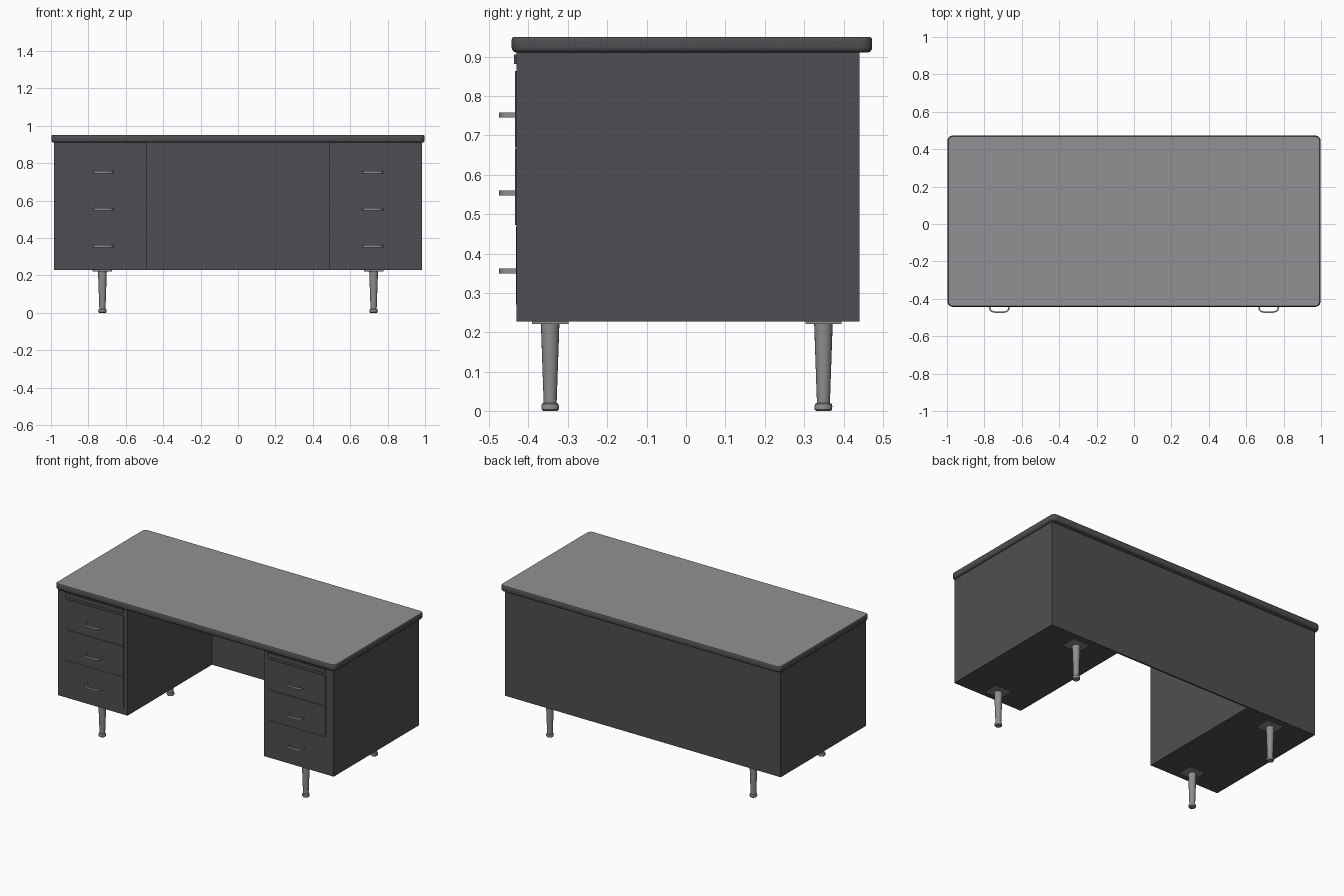
import bpy, bmesh, math
from mathutils import Vector

if "Cube" in bpy.data.objects:
    bpy.data.objects.remove(bpy.data.objects["Cube"])


def material(name, rgb):
    m = bpy.data.materials.new(name)
    m.diffuse_color = (*rgb, 1)
    m.use_nodes = True
    m.node_tree.nodes["Principled BSDF"].inputs["Base Color"].default_value = m.diffuse_color
    return m


CHARCOAL = material("charcoal paint", (0.078, 0.076, 0.084))
GREY = material("grey laminate", (0.29, 0.28, 0.29))
METAL = material("brushed metal", (0.27, 0.27, 0.275))


def finish(name, bm, *mats):
    bmesh.ops.recalc_face_normals(bm, faces=bm.faces)
    me = bpy.data.meshes.new(name)
    bm.to_mesh(me)
    bm.free()
    ob = bpy.data.objects.new(name, me)
    bpy.context.collection.objects.link(ob)
    for m in mats:
        me.materials.append(m)
    return ob


def smooth(ob, angle=35):
    bpy.ops.object.select_all(action='DESELECT')
    ob.select_set(True)
    bpy.context.view_layer.objects.active = ob
    bpy.ops.object.shade_smooth_by_angle(angle=math.radians(angle))


def box(name, x, y, z, mat):
    bm = bmesh.new()
    bmesh.ops.create_cube(bm, size=1)
    for v in bm.verts:
        v.co = Vector([(r[0] + r[1]) / 2 + c * (r[1] - r[0]) for c, r in zip(v.co, (x, y, z))])
    return finish(name, bm, mat)


# Desktop: rounded-corner slab with a softened dark rim and a lighter writing surface
def desktop():
    x, y0, y1, r = 0.998, -0.443, 0.473, 0.03
    # rings: inset from the outline, height
    rings = [(0.012, 0.91), (0.005, 0.913), (0.001, 0.919), (0, 0.925),
             (0, 0.942), (0.0015, 0.947), (0.005, 0.95)]
    bm = bmesh.new()
    loops = []
    for inset, z in rings:
        loop = []
        for i, (cx, cy) in enumerate([(x - r, y1 - r), (-x + r, y1 - r), (-x + r, y0 + r), (x - r, y0 + r)]):
            for k in range(7):
                a = math.pi / 2 * (i + k / 6)
                loop.append(bm.verts.new((cx + (r - inset) * math.cos(a), cy + (r - inset) * math.sin(a), z)))
        loops.append(loop)
    for a, b in zip(loops, loops[1:]):
        for i in range(len(a)):
            j = (i + 1) % len(a)
            bm.faces.new((a[i], a[j], b[j], b[i]))
    bm.faces.new(loops[0])
    bm.faces.new(loops[-1]).material_index = 1
    smooth(finish("desktop", bm, CHARCOAL, GREY), 40)


# Tapered leg with a rounded foot, turned from a profile
def leg(name, x, y):
    profile = [(0.0, 0), (0.018, 0), (0.022, 0.004), (0.0225, 0.012), (0.021, 0.018),
               (0.0165, 0.021), (0.0235, 0.222), (0.0, 0.222)]
    n = 20
    bm = bmesh.new()
    vs = [bm.verts.new((x + r, y, z)) for r, z in profile]
    es = [bm.edges.new(p) for p in zip(vs, vs[1:])]
    bmesh.ops.spin(bm, geom=vs + es, cent=(x, y, 0), axis=(0, 0, 1), angle=math.tau, steps=n)
    bmesh.ops.remove_doubles(bm, verts=bm.verts, dist=1e-5)
    smooth(finish(name, bm, METAL))


# Bow handle: rectangular section swept along a rounded U
def handle(name, x, z):
    path = [(-0.055, -0.428), (-0.055, -0.452), (-0.051, -0.463), (-0.041, -0.471), (-0.025, -0.475),
            (0.025, -0.475), (0.041, -0.471), (0.051, -0.463), (0.055, -0.452), (0.055, -0.428)]
    t, h = 0.008, 0.0065
    pts = [Vector(p) for p in path]
    bm = bmesh.new()
    rings = []
    for i, p in enumerate(pts):
        d = (pts[min(i + 1, len(pts) - 1)] - pts[max(i - 1, 0)]).normalized()
        q = p + Vector((-d.y, d.x)) * t
        rings.append([bm.verts.new((x + c.x, c.y, z + s)) for c, s in ((p, -h), (q, -h), (q, h), (p, h))])
    for a, b in zip(rings, rings[1:]):
        for i in range(4):
            j = (i + 1) % 4
            bm.faces.new((a[i], a[j], b[j], b[i]))
    bm.faces.new(rings[0])
    bm.faces.new(rings[-1])
    smooth(finish(name, bm, METAL))


desktop()

# Back panel closing the knee space
box("back_panel", (-0.486, 0.486), (0.43, 0.44), (0.228, 0.911), CHARCOAL)

for side, s in (("left", -1), ("right", 1)):
    def span(a, b):
        return tuple(sorted((s * a, s * b)))

    # Pedestal cabinet with pull-out tray and drawers
    box(side + "_pedestal", span(0.486, 0.983), (-0.43, 0.44), (0.228, 0.911), CHARCOAL)
    box(side + "_pull_tray", span(0.515, 0.928), (-0.437, -0.425), (0.881, 0.905), CHARCOAL)
    for label, z0, z1, out in (("top", 0.669, 0.864, 0.0045), ("middle", 0.472, 0.667, 0.004),
                               ("bottom", 0.27, 0.469, 0.002)):
        box(f"{side}_{label}_drawer", span(0.512, 0.928), (-0.43 - out, -0.425), (z0, z1), CHARCOAL)
    for label, z in (("top", 0.752), ("middle", 0.554), ("bottom", 0.356)):
        handle(f"{side}_{label}_handle", s * 0.72, z)

    # Legs with mounting plates
    for end, y in (("front", -0.345), ("back", 0.349)):
        leg(f"{side}_{end}_leg", s * 0.725, y)
        box(f"{side}_{end}_leg_plate", span(0.673, 0.777), (y - 0.046, y + 0.046), (0.221, 0.229), METAL)
